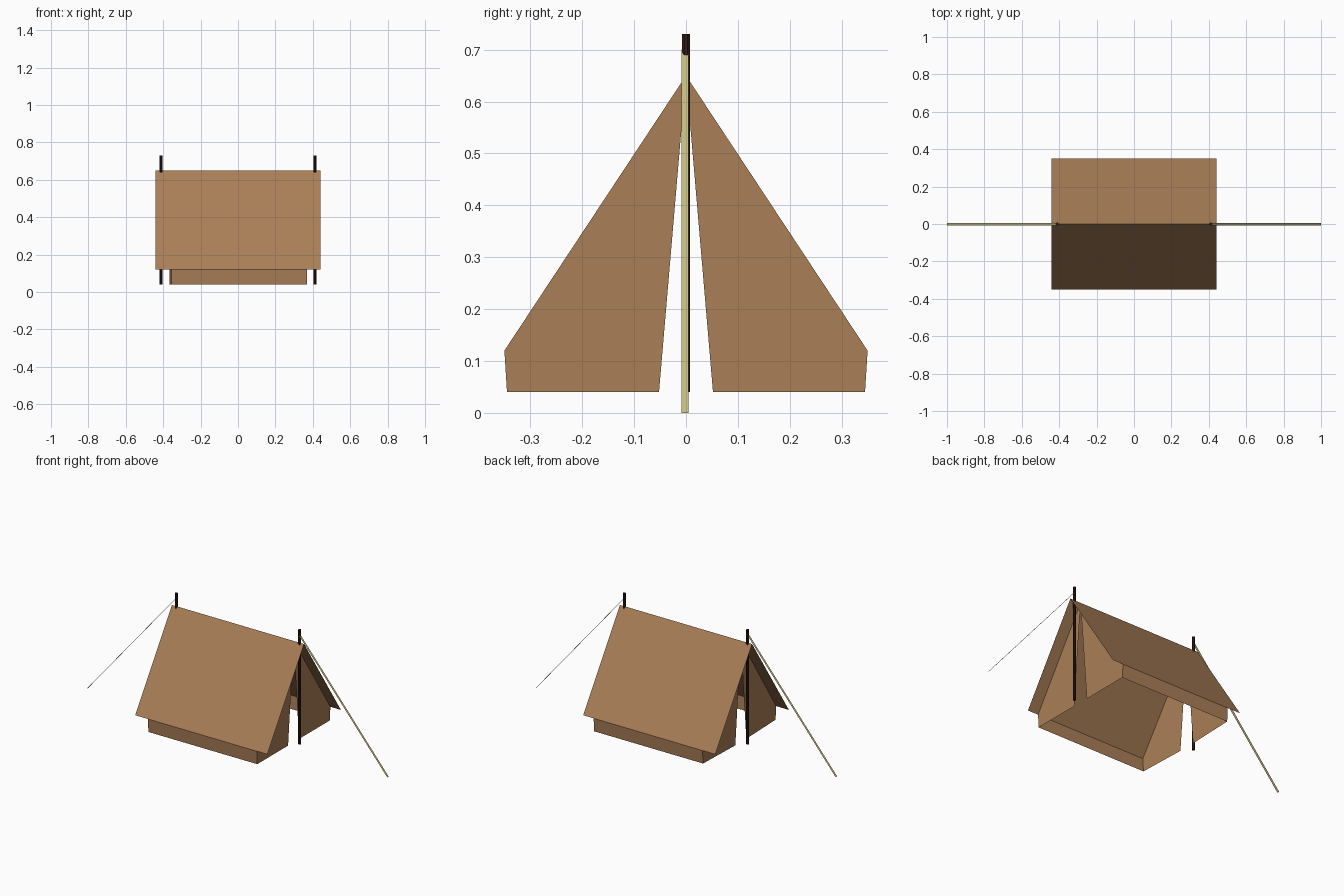
import bpy, math

if "Cube" in bpy.data.objects:
    bpy.data.objects.remove(bpy.data.objects["Cube"])


def material(name, rgb):
    m = bpy.data.materials.new(name)
    m.diffuse_color = (*rgb, 1)
    m.use_nodes = True
    m.node_tree.nodes["Principled BSDF"].inputs["Base Color"].default_value = m.diffuse_color
    return m


CANVAS = material("canvas", (0.40, 0.21, 0.095))
WOOD = material("dark_wood", (0.035, 0.012, 0.008))
ROPE = material("rope", (0.56, 0.50, 0.22))


def sheet(name, verts, faces, mat):
    me = bpy.data.meshes.new(name)
    me.from_pydata(verts, [], faces)
    me.materials.append(mat)
    ob = bpy.data.objects.new(name, me)
    bpy.context.collection.objects.link(ob)
    return ob


RIDGE, EAVE_Y, EAVE_Z, HEM_Y, HEM_Z = 0.65, 0.35, 0.12, 0.345, 0.04
ROOF_X = 0.44

# Pitched roof: two slopes sharing the ridge
sheet("roof",
      [(x, y, z) for y, z in ((-EAVE_Y, EAVE_Z), (0, RIDGE), (EAVE_Y, EAVE_Z))
       for x in (-ROOF_X, ROOF_X)],
      [(0, 1, 3, 2), (2, 3, 5, 4)], CANVAS)

# Low side walls below the eaves
for side, label in ((-1, "front"), (1, "back")):
    face = (0, 1, 2, 3) if side < 0 else (3, 2, 1, 0)
    sheet(f"{label}_wall",
          [(-0.355, side * HEM_Y, HEM_Z), (0.37, side * HEM_Y, HEM_Z),
           (0.37, side * EAVE_Y, EAVE_Z), (-0.355, side * EAVE_Y, EAVE_Z)],
          [face], CANVAS)

for end, label in ((-1, "left"), (1, "right")):
    # Door flaps, leaving a narrow triangular opening
    x_out, x_in = (0.37, 0.37) if end > 0 else (-0.355, -0.365)
    for side, flank in ((-1, "front"), (1, "back")):
        face = (0, 1, 2, 3) if end * side < 0 else (3, 2, 1, 0)
        sheet(f"{label}_{flank}_door_flap",
              [(x_out, side * HEM_Y, HEM_Z), (x_in, side * 0.052, HEM_Z),
               (x_in, 0, RIDGE), (x_out, side * EAVE_Y, EAVE_Z)],
              [face], CANVAS)

    # Upright pole through the ridge
    bpy.ops.mesh.primitive_cylinder_add(vertices=8, radius=0.0085, depth=0.69,
                                        location=(end * 0.411, 0, 0.385),
                                        rotation=(0, 0, math.pi / 8))
    pole = bpy.context.object
    pole.name = f"{label}_pole"
    pole.data.materials.append(WOOD)

    # Flat guy rope from the pole down to the ground
    face = (0, 1, 2, 3) if end > 0 else (3, 2, 1, 0)
    sheet(f"{label}_guy_rope",
          [(end * 0.41, -0.009, 0.70), (end, -0.009, 0),
           (end, 0.005, 0), (end * 0.41, 0.005, 0.70)],
          [face], ROPE)
